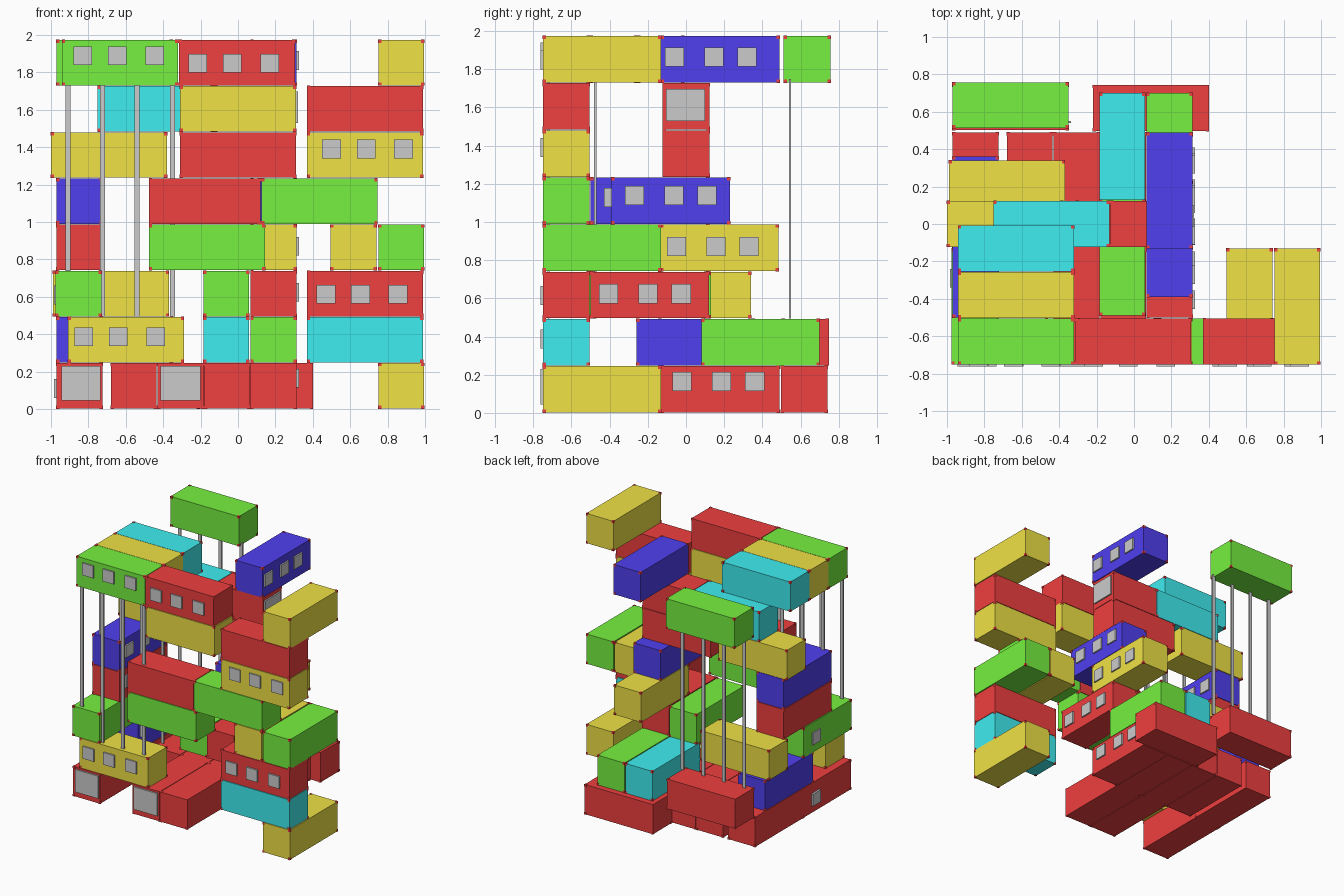
import bpy, bmesh
from mathutils import Vector

if "Cube" in bpy.data.objects:
    bpy.data.objects.remove(bpy.data.objects["Cube"])

L, W, H = 0.62, 0.245, 0.247          # container length, width, storey height
PALETTE = {"red": (0.87, 0.05, 0.05), "blue": (0.08, 0.05, 0.87), "green": (0.18, 0.88, 0.05),
           "yellow": (0.87, 0.76, 0.06), "cyan": (0.05, 0.85, 0.88)}
mats = {}
for n, c in PALETTE.items():
    mats[n] = bpy.data.materials.new(n + "_paint")
    mats[n].diffuse_color = (*c, 1)


def add_box(bm, lo, hi, mat=0):
    lo, hi = Vector(lo), Vector(hi)
    vs = bmesh.ops.create_cube(bm, size=1)["verts"]
    for v in vs:
        v.co = Vector(((lo[i] + hi[i]) / 2 + v.co[i] * (hi[i] - lo[i]) for i in range(3)))
    for f in {f for v in vs for f in v.link_faces}:
        f.material_index = mat


def finish(bm, name, materials=()):
    me = bpy.data.meshes.new(name)
    bm.to_mesh(me)
    bm.free()
    for m in materials:
        me.materials.append(m)
    ob = bpy.data.objects.new(name, me)
    bpy.context.collection.objects.link(ob)


def panels(name, rects, axis, plane, out):
    """Grey window panels; rects are (u0, u1, z0, z1), plane is the wall coordinate."""
    bm = bmesh.new()
    a, b = sorted((plane - out * 0.01, plane + out * 0.012))
    for u0, u1, z0, z1 in rects:
        if axis == "x":
            add_box(bm, (u0, a, z0), (u1, b, z1))
        else:
            add_box(bm, (a, u0, z0), (b, u1, z1))
    finish(bm, name)


def container(color, axis, x, y, level, shift=None, lift=0.09, length=L):
    """Box with red corner fittings; shift places a row of three windows."""
    z = level * H
    sx, sy = (length, W) if axis == "x" else (W, length)
    name = f"{color}_container_level_{level}"
    bm = bmesh.new()
    lo, hi = (x, y, z + 0.002), (x + sx, y + sy, z + H - 0.002)
    add_box(bm, lo, hi)
    c, e = 0.016, 0.002
    for i in range(8):
        p = [(lo[k] - e, lo[k] + c) if not i >> k & 1 else (hi[k] - c, hi[k] + e) for k in range(3)]
        add_box(bm, [q[0] for q in p], [q[1] for q in p], 1)
    finish(bm, name, (mats[color], mats["red"]))
    if shift is not None:
        start = x if axis == "x" else y
        offs = (0, 0.185, 0.385) if axis == "x" else (0, 0.207, 0.38)
        rects = [(start + shift + o, start + shift + o + 0.1, z + lift, z + lift + 0.1) for o in offs]
        if axis == "x":
            panels(name + "_windows", rects, "x", y, -1)
        else:
            panels(name + "_windows", rects, "y", x + sx, 1)


F = -0.75                              # front row
STACK = [
    # ground storey
    ("red", "y", -0.97, F, 0), ("red", "y", -0.43, F, 0), ("red", "y", -0.18, F, 0),
    ("red", "y", -0.97, -0.13, 0), ("red", "y", -0.68, -0.13, 0), ("red", "y", -0.43, -0.13, 0),
    ("red", "y", -0.18, -0.13, 0), ("red", "y", 0.068, -0.13, 0, 0.06, 0.115),
    ("red", "x", -0.22, 0.497, 0), ("yellow", "y", 0.75, F, 0),
    # level 1
    ("blue", "y", -0.97, -0.26, 1), ("yellow", "x", -0.91, F, 1, 0.035, 0.09),
    ("cyan", "y", -0.185, 0.08, 1), ("green", "y", 0.068, 0.08, 1),
    ("cyan", "x", 0.37, F, 1), ("red", "x", -0.97, 0.503, 1),
    # level 2
    ("green", "y", -0.975, F, 2), ("yellow", "x", -0.99, 0.095, 2),
    ("green", "y", -0.185, -0.49, 2), ("red", "y", 0.068, -0.5, 2, 0.045, 0.08),
    ("red", "x", 0.37, F, 2, 0.05, 0.07),
    # level 3
    ("red", "y", -0.97, -0.5, 3, 0.07, 0.09), ("green", "x", -0.475, F, 3),
    ("yellow", "y", 0.068, -0.135, 3, 0.035, 0.08), ("yellow", "y", 0.495, F, 3),
    ("green", "y", 0.75, F, 3),
    # level 4
    ("blue", "y", -0.97, -0.5, 4, 0.07, 0.09), ("red", "x", -0.475, F, 4, None, 0, 0.595),
    ("green", "x", 0.125, F, 4), ("blue", "y", 0.068, -0.39, 4, 0.07, 0.1),
    # level 5
    ("yellow", "x", -1.0, -0.122, 5), ("red", "x", -0.31, -0.122, 5),
    ("yellow", "x", 0.37, F, 5, 0.08, 0.105),
    # level 6
    ("cyan", "x", -0.75, -0.122, 6), ("red", "x", -0.126, -0.122, 6, None, 0, 0.436),
    ("yellow", "x", -0.31, F, 6), ("red", "x", 0.37, F, 6),
    # top level
    ("green", "x", -0.94, F, 7, 0.06, 0.11), ("red", "x", -0.315, F, 7, 0.05, 0.07),
    ("yellow", "x", -0.94, -0.502, 7), ("cyan", "x", -0.94, -0.254, 7),
    ("blue", "y", 0.068, -0.13, 7, 0.02, 0.085), ("yellow", "y", 0.75, F, 7),
    ("green", "x", -0.97, 0.512, 7),
]
for spec in STACK:
    container(*spec)

# large end windows and small left-side windows
panels("front_end_windows", [(-0.945, -0.735, 0.045, 0.23), (-0.415, -0.2, 0.045, 0.23)], "x", F, -1)
panels("right_end_window", [(-0.105, 0.1, 1.53, 1.697)], "y", 0.31, 1)
panels("left_side_windows", [(-0.34, -0.24, 0.06, 0.16), (-0.34, -0.24, 0.56, 0.66)], "y", -0.973, -1)

# flat support posts under the top level
POST_X = (-0.91, -0.725, -0.54, -0.35)
ROWS = {"rear": (0.545, (2, 2, 2, 2)), "front": (-0.72, (3, 2, 2, 2)), "inner": (-0.475, (5, 2, 2, 2))}
for row, (y, bases) in ROWS.items():
    bm = bmesh.new()
    for x, lv in zip(POST_X, bases):
        add_box(bm, (x - 0.0135, y - 0.006, lv * H), (x + 0.0135, y + 0.006, 7 * H + 0.02))
    finish(bm, row + "_posts")

for m in bpy.data.materials:
    if m.users and not m.is_grease_pencil:
        m.use_nodes = True
        m.node_tree.nodes["Principled BSDF"].inputs["Base Color"].default_value = m.diffuse_color
